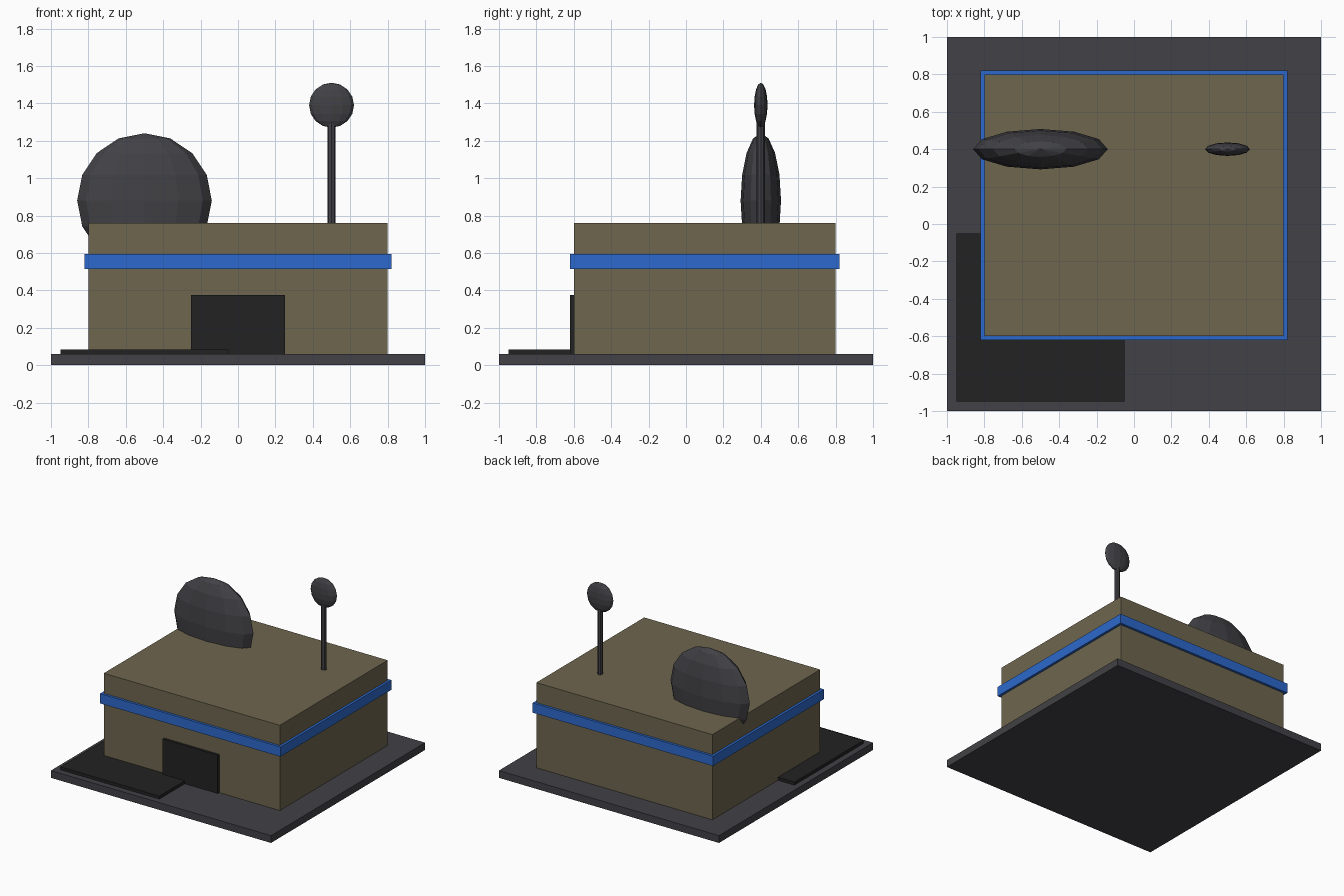
import bpy
from mathutils import Matrix

cube = bpy.data.objects.get("Cube")
if cube:
    bpy.data.objects.remove(cube, do_unlink=True)


def material(name, rgb):
    mat = bpy.data.materials.new(name)
    mat.use_nodes = True
    color = (*rgb, 1.0)
    mat.diffuse_color = color
    mat.node_tree.nodes["Principled BSDF"].inputs["Base Color"].default_value = color
    return mat


wall_tan = material("olive tan", (0.156, 0.133, 0.076))
dark_grey = material("dark grey", (0.054, 0.053, 0.061))
near_black = material("near black", (0.016, 0.016, 0.016))
trim_blue = material("trim blue", (0.026, 0.141, 0.61))


def finish(name, mat):
    obj = bpy.context.object
    obj.name = obj.data.name = name
    obj.data.materials.clear()
    obj.data.materials.append(mat)
    return obj


def box(name, low, high, mat):
    """Box between two opposite corners."""
    size = [b - a for a, b in zip(low, high)]
    centre = [(a + b) / 2 for a, b in zip(low, high)]
    bpy.ops.mesh.primitive_cube_add(size=1, location=centre)
    obj = finish(name, mat)
    obj.data.transform(Matrix.Diagonal((*size, 1)))
    return obj


def flat_dish(name, centre, radius):
    """Low-poly sphere squashed front to back."""
    bpy.ops.mesh.primitive_uv_sphere_add(segments=12, ring_count=8,
                                         radius=radius, location=centre)
    obj = finish(name, dark_grey)
    obj.data.transform(Matrix.Diagonal((1, 0.3, 1, 1)))
    return obj


# Ground slab and parking pad
box("base_slab", (-1, -1, 0), (1, 1, 0.06), dark_grey)
box("parking_pad", (-0.95, -0.95, 0.06), (-0.05, -0.05, 0.085), near_black)

# Building with trim band and door
box("building", (-0.8, -0.6, 0.06), (0.8, 0.8, 0.76), wall_tan)
box("trim_band", (-0.82, -0.62, 0.515), (0.82, 0.82, 0.595), trim_blue)
box("door", (-0.25, -0.62, 0.06), (0.25, -0.6, 0.375), near_black)

# Rooftop dish, antenna pole and its disc
flat_dish("roof_dish", (-0.5, 0.4, 0.88), 0.36)
bpy.ops.mesh.primitive_cylinder_add(vertices=8, radius=0.022, depth=0.6,
                                    location=(0.5, 0.4, 1.04))
finish("antenna_pole", dark_grey)
flat_dish("antenna_disc", (0.5, 0.4, 1.39), 0.12)
